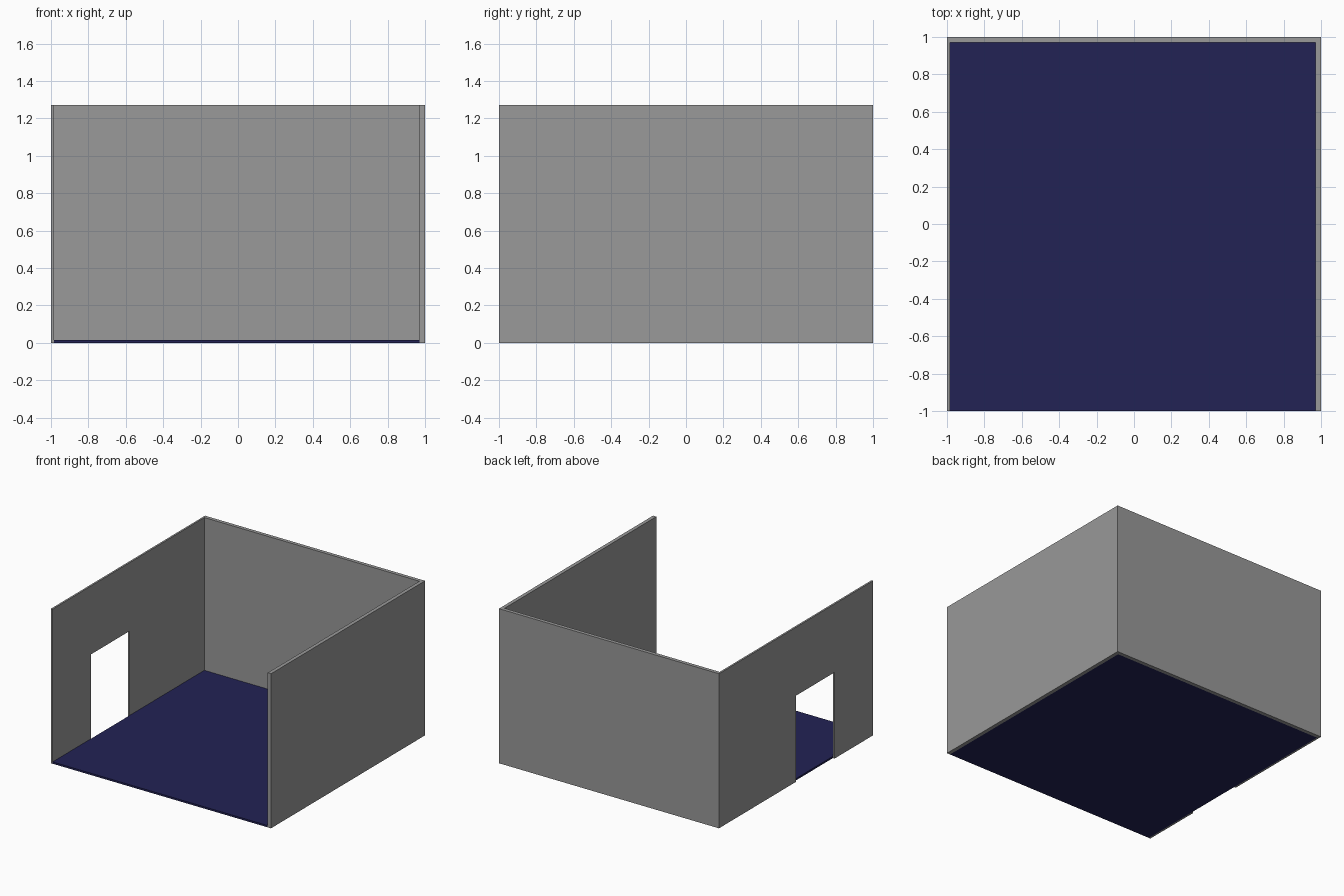
import bpy
import bmesh
from mathutils import Vector

if "Cube" in bpy.data.objects:
    bpy.data.objects.remove(bpy.data.objects["Cube"])

H = 1.27            # wall height
T = 0.03            # back and right wall thickness
TL = 0.015          # thin left wall and floor thickness
DOOR_Y0, DOOR_Y1, DOOR_H = -0.5, 0.0, 0.708


def material(name, rgb):
    m = bpy.data.materials.new(name)
    m.diffuse_color = (*rgb, 1.0)
    m.use_nodes = True
    m.node_tree.nodes["Principled BSDF"].inputs["Base Color"].default_value = m.diffuse_color
    return m


def prism(name, points, direction, mat):
    """Extrude a flat outline along a direction into a closed solid."""
    bm = bmesh.new()
    face = bm.faces.new([bm.verts.new(p) for p in points])
    ext = bmesh.ops.extrude_face_region(bm, geom=[face], use_keep_orig=True)
    moved = [g for g in ext["geom"] if isinstance(g, bmesh.types.BMVert)]
    bmesh.ops.translate(bm, verts=moved, vec=Vector(direction))
    bmesh.ops.recalc_face_normals(bm, faces=bm.faces)
    me = bpy.data.meshes.new(name)
    bm.to_mesh(me)
    bm.free()
    me.materials.append(mat)
    ob = bpy.data.objects.new(name, me)
    bpy.context.collection.objects.link(ob)
    return ob


grey = material("wall_grey", (0.319, 0.319, 0.319))
navy = material("floor_navy", (0.016, 0.016, 0.0908))

# Back and right walls: one L-shaped plan pulled up
plan = [(-1 + TL, 1), (1, 1), (1, -1), (1 - T, -1), (1 - T, 1 - T), (-1 + TL, 1 - T)]
prism("back_and_right_wall", [(x, y, 0) for x, y in plan], (0, 0, H), grey)

# Left wall: side outline with a doorway notch
side = [(-1, 0), (-1, H), (1, H), (1, 0),
        (DOOR_Y1, 0), (DOOR_Y1, DOOR_H), (DOOR_Y0, DOOR_H), (DOOR_Y0, 0)]
prism("left_wall_with_doorway", [(-1, y, z) for y, z in side], (TL, 0, 0), grey)

# Floor slab between the walls
slab = [(-1 + TL, -1), (1 - T, -1), (1 - T, 1 - T), (-1 + TL, 1 - T)]
prism("floor", [(x, y, 0) for x, y in slab], (0, 0, TL), navy)
